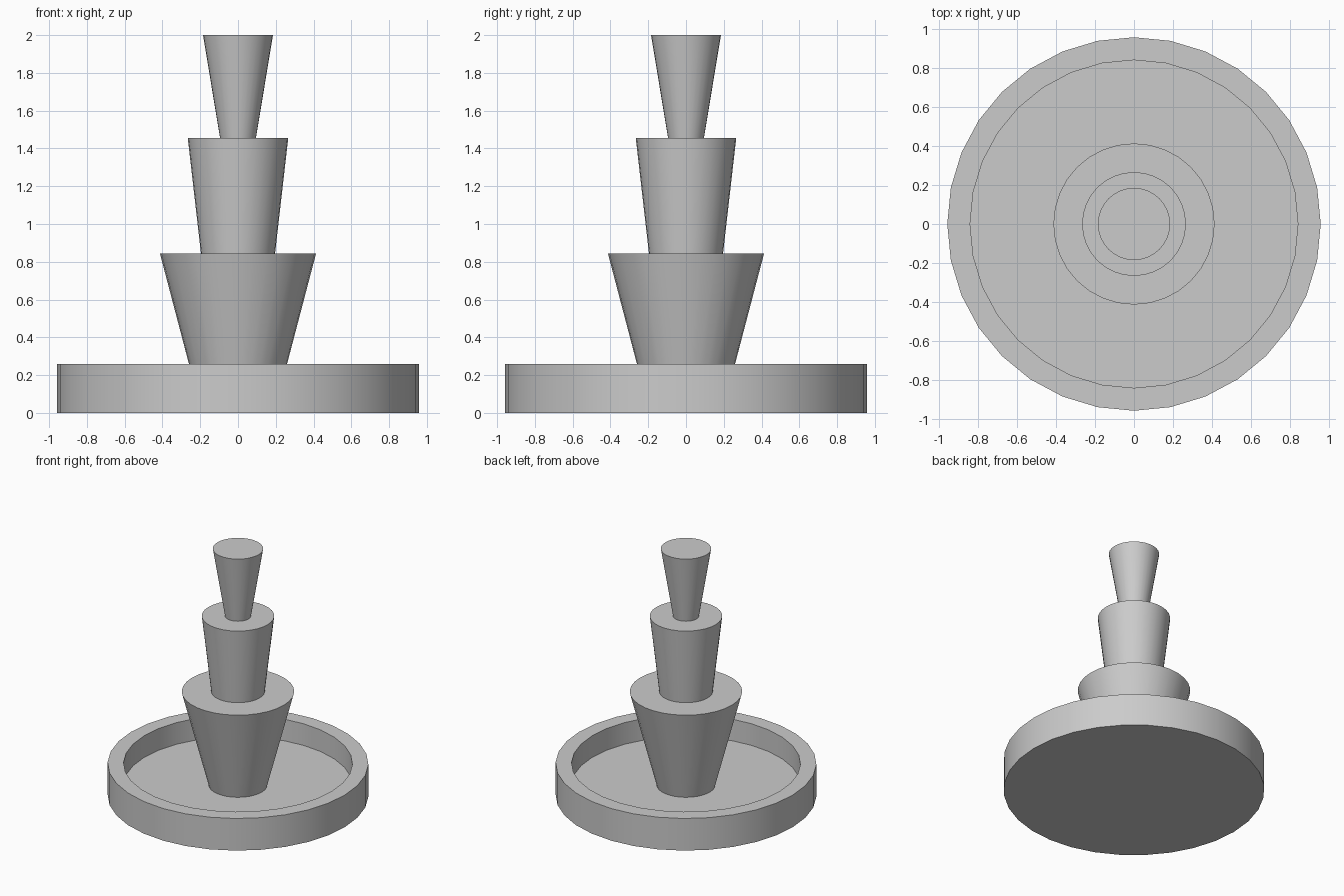
import bpy, bmesh, math

cube = bpy.data.objects.get("Cube")
if cube:
    bpy.data.objects.remove(cube, do_unlink=True)

SIDES = 32
FLOOR = 0.085

stone = bpy.data.materials.new("grey_stone")
stone.use_nodes = True
color = (0.6, 0.6, 0.6, 1)
stone.diffuse_color = color
stone.node_tree.nodes["Principled BSDF"].inputs["Base Color"].default_value = color


def lathe(name, profile):
    """Revolve a (radius, height) profile about z and cap both ends."""
    bm = bmesh.new()
    rings = []
    for r, z in profile:
        rings.append([bm.verts.new((r * math.cos(a), r * math.sin(a), z))
                      for a in (math.tau * i / SIDES for i in range(SIDES))])
    for low, high in zip(rings, rings[1:]):
        for i in range(SIDES):
            j = (i + 1) % SIDES
            bm.faces.new((low[i], low[j], high[j], high[i]))
    bm.faces.new(rings[0][::-1])
    bm.faces.new(rings[-1])
    mesh = bpy.data.meshes.new(name)
    bm.to_mesh(mesh)
    bm.free()
    mesh.materials.append(stone)
    obj = bpy.data.objects.new(name, mesh)
    bpy.context.collection.objects.link(obj)
    bpy.ops.object.select_all(action="DESELECT")
    obj.select_set(True)
    bpy.context.view_layer.objects.active = obj
    bpy.ops.object.shade_smooth_by_angle(angle=math.radians(30))
    return obj


# Round basin with a raised rim
lathe("basin", [(0.957, 0), (0.957, 0.26), (0.84, 0.26), (0.84, FLOOR)])

# Three stacked tiers, each flaring upwards
lathe("lower_tier", [(0.214, FLOOR), (0.413, 0.843)])
lathe("middle_tier", [(0.196, 0.843), (0.266, 1.455)])
lathe("upper_tier", [(0.095, 1.455), (0.185, 2.0)])
